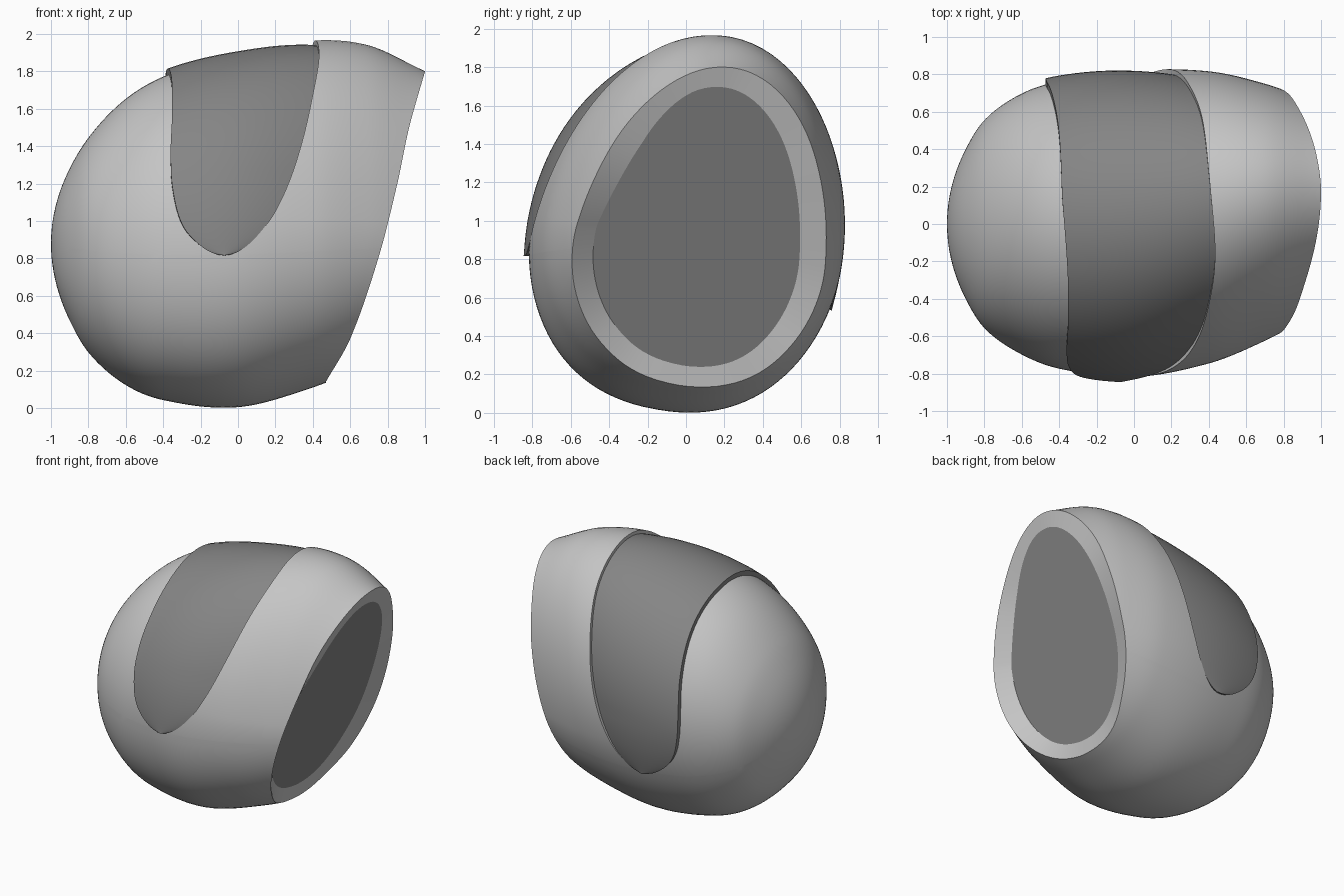
import bpy, bmesh, math

if "Cube" in bpy.data.objects:
    bpy.data.objects.remove(bpy.data.objects["Cube"])

ROLL = math.radians(10)
TIP = math.radians(103)      # how far the visor wraps round each side
CZ = 0.88                    # height of the helmet axis


def curve(xs, ys):
    """Smooth curve through points, clamped at the ends."""
    n = len(xs)
    m = []
    for i in range(n):
        a, b = max(i - 1, 0), min(i + 1, n - 1)
        m.append((ys[b] - ys[a]) / (xs[b] - xs[a]))

    def f(x):
        x = min(max(x, xs[0]), xs[-1])
        i = 0
        while i < n - 2 and x > xs[i + 1]:
            i += 1
        h = xs[i + 1] - xs[i]
        t = (x - xs[i]) / h
        return ((2*t**3 - 3*t*t + 1) * ys[i] + (t**3 - 2*t*t + t) * h * m[i]
                + (3*t*t - 2*t**3) * ys[i + 1] + (t**3 - t*t) * h * m[i + 1])
    return f


# Helmet sections along x: half width, height above / below axis, side shift
Q = [math.sqrt(x + 1) for x in (-1, -.9, -.8, -.6, -.4, 0, .4, .7, 1)]
half_w = curve(Q, [0, .40, .555, .695, .765, .815, .775, .68, .55])
up_h = curve(Q, [0, .40, .565, .775, .895, 1.02, 1.093, 1.068, .93])
low_h = curve(Q, [0, .41, .58, .755, .835, .872, .765, .63, .43])
shift = curve(Q, [0, 0, 0, 0, -.005, 0, .03, .055, .08])
# Neck opening edge: x as a function of height
rim_x = curve([.14, .37, .8, 1.2, 1.5, 1.8], [.47, .6, .75, .852, .915, 1.0])
# Visor edges, as a function of closeness to the top
PV = [math.sqrt(1 - d / 103) for d in (103, 100, 93, 80, 67, 53, 30, 0)]
vis_l = curve(PV, [-.11, -.235, -.335, -.39, -.397, -.385, -.375, -.385])
vis_r = curve(PV, [-.11, .01, .11, .225, .295, .345, .40, .405])


def P(x, th, off=0.0):
    q = math.sqrt(max(x + 1, 0))
    s, c = math.sin(th), math.cos(th)
    e = 2 / (2 + .2 * max(0, -c))
    a = half_w(q)
    b = up_h(q) if c > 0 else low_h(q)
    v = a * math.copysign(abs(s) ** e, s) + off * s
    u = b * math.copysign(abs(c) ** e, c) + off * c
    return (x, shift(q) + v * math.cos(ROLL) + u * math.sin(ROLL),
            CZ - v * math.sin(ROLL) + u * math.cos(ROLL))


def closeness(th):
    return math.sqrt(max(0, 1 - abs(th) / TIP))


def edges(th):
    p = closeness(th)
    s = math.sin(th)
    k = min(1, p / .4)
    d = -.04 * s
    return (vis_l(p) + d - .04 * k * max(0, s) ** 2,
            vis_r(p) + d - .015 * math.sin(2 * th) * k - .02 * k * max(0, s) ** 2)


def rim(th):
    lo, hi = .2, 1.1
    for _ in range(40):
        mid = (lo + hi) / 2
        _, y, z = P(mid, th)
        # the far side of the opening sits slightly further back
        if mid < rim_x(z) - .07 * max(0, y - .2):
            lo = mid
        else:
            hi = mid
    return lo


def material(name, v):
    m = bpy.data.materials.new(name)
    m.diffuse_color = (v, v, v, 1)
    m.use_nodes = True
    m.node_tree.nodes["Principled BSDF"].inputs["Base Color"].default_value = m.diffuse_color
    return m


shell_mat = material("light grey", .56)
dark_mat = material("dark grey", .235)


def build(name, verts, faces, mat, smooth=True):
    bm = bmesh.new()
    vs = [bm.verts.new(v) for v in verts]
    for f in faces:
        bm.faces.new([vs[i] for i in f])
    bmesh.ops.remove_doubles(bm, verts=bm.verts[:], dist=.0004)
    bmesh.ops.recalc_face_normals(bm, faces=bm.faces[:])
    me = bpy.data.meshes.new(name)
    bm.to_mesh(me)
    bm.free()
    me.materials.append(mat)
    ob = bpy.data.objects.new(name, me)
    bpy.context.collection.objects.link(ob)
    if smooth:
        bpy.ops.object.select_all(action='DESELECT')
        ob.select_set(True)
        bpy.context.view_layer.objects.active = ob
        bpy.ops.object.shade_smooth_by_angle(angle=math.radians(32))
    return ob


def grid_faces(ncol, nrow, closed, skip=lambda i, j: False):
    out = []
    for i in range(ncol if closed else ncol - 1):
        k = (i + 1) % ncol
        for j in range(nrow - 1):
            if not skip(i, j):
                out.append((i * nrow + j, k * nrow + j,
                            k * nrow + j + 1, i * nrow + j + 1))
    return out


# Angles round the helmet: visor span first, then underneath
N = 44
half = [TIP * (1 - (k / N) ** 2) for k in range(N + 1)]
vis_th = [-t for t in half] + half[-2::-1]
n_under = 44
under = [TIP + (2 * math.pi - 2 * TIP) * k / n_under for k in range(1, n_under)]

# Shell: crown, slot walls for the visor, chin, then inner neck ring
cap_c = (.05, .975)
verts, ring_in = [], []
NC, NR = 32, 18
for i, th in enumerate(vis_th + under):
    if i < len(vis_th):
        xl, xr = edges(th)
    else:
        xl = xr = -.11 - .04 * math.sin(th)
    deep = -.05 if 0 < i < len(vis_th) - 1 else 0
    xe = rim(th)
    col = [P(-1 + (xl + 1) * (k / NC) ** 2, th) for k in range(NC + 1)]
    col += [P(xl, th, deep), P(xr, th, deep)]
    col += [P(xr + (xe - xr) * k / NR, th) for k in range(NR + 1)]
    _, y, z = col[-1]
    dy, dz = y - cap_c[0], z - cap_c[1]
    # the ring is wider at the upper near side
    y = cap_c[0] + dy * (.80 if dy > 0 else .83 - .22 * max(0, min(.5, dz)))
    z = cap_c[1] + dz * .875
    inner = (.48 + .33 * (z - .23), y, z)
    col.append(inner)
    ring_in.append(inner)
    rows = len(col)
    verts += col
nv = len(vis_th)
build("helmet_shell", verts,
      grid_faces(nv + len(under), rows, True,
                 lambda i, j: j == NC + 1 or (i >= nv - 1 and NC <= j <= NC + 2)),
      shell_mat)

# Neck opening filler
build("neck_opening", ring_in, [tuple(range(len(ring_in)))], dark_mat, False)

# Visor: plate proud at the brow, sunk slightly below the chin lip
verts = []
M = 20
for th in vis_th:
    xl, xr = edges(th)
    top = min(1, closeness(th) / .5)
    d_r = .02 - .045 * top
    col = [P(xl, th, -.04)]
    for k in range(M + 1):
        f = k / M
        col.append(P(xl + (xr - xl) * f, th, (.022 + .011 * top) * (1 - f) + d_r * f
                     + .03 * f * (1 - f)))
    col.append(P(xr, th, -.04))
    rows = len(col)
    verts += col
build("visor", verts, grid_faces(nv, rows, False), dark_mat)
